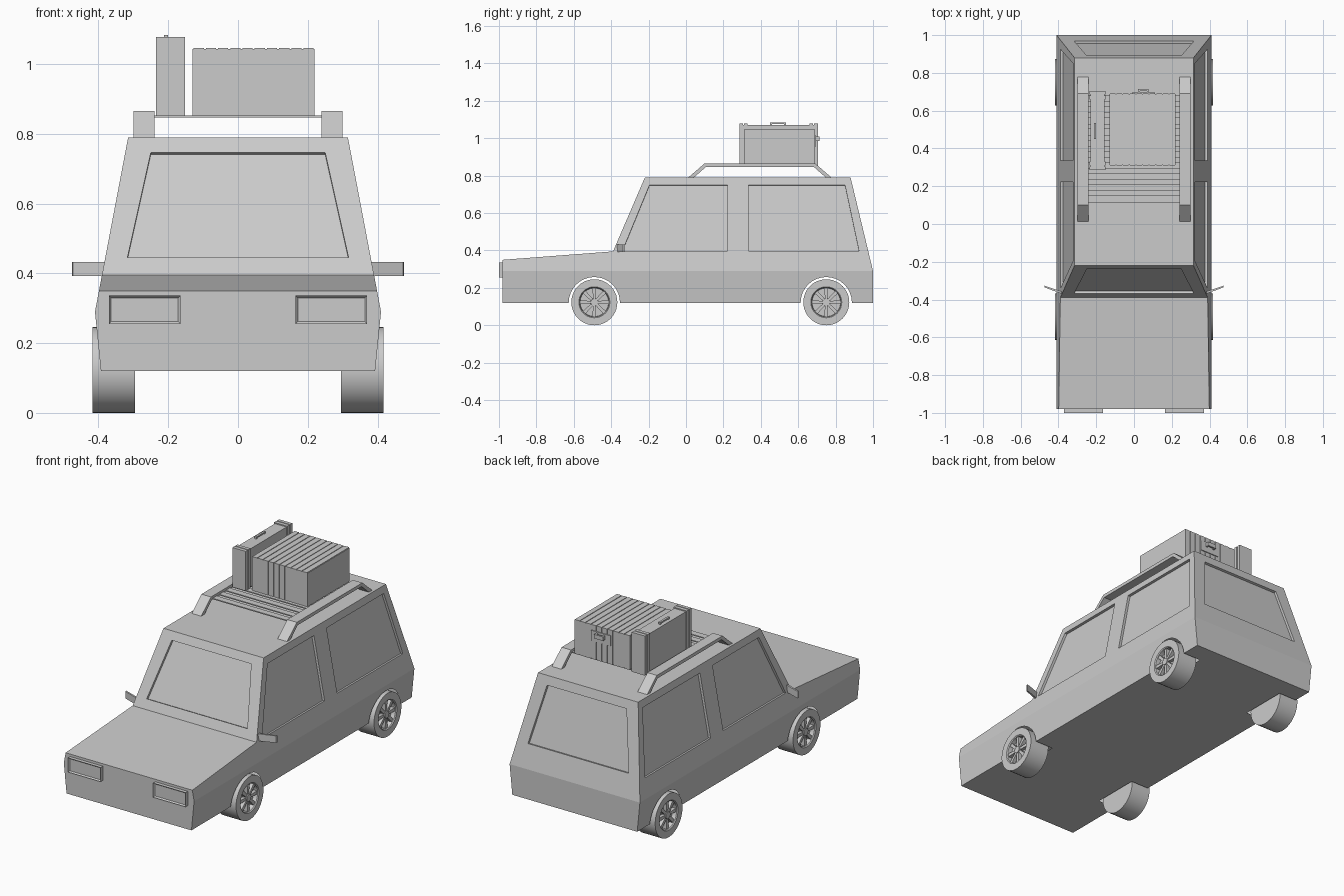
import bpy, bmesh, math
from mathutils import Vector

if "Cube" in bpy.data.objects:
    bpy.data.objects.remove(bpy.data.objects["Cube"])


def mesh(name, verts, faces):
    bm = bmesh.new()
    vs = [bm.verts.new(v) for v in verts]
    for f in faces:
        bm.faces.new([vs[i] for i in f])
    bmesh.ops.recalc_face_normals(bm, faces=bm.faces)
    me = bpy.data.meshes.new(name)
    bm.to_mesh(me)
    bm.free()
    ob = bpy.data.objects.new(name, me)
    bpy.context.collection.objects.link(ob)
    return ob


def loft(name, a, b):
    n = len(a)
    faces = [range(n), range(n, 2 * n)]
    faces += [(i, (i + 1) % n, n + (i + 1) % n, n + i) for i in range(n)]
    return mesh(name, list(a) + list(b), faces)


def box(name, x0, x1, y0, y1, z0, z1):
    ring = [(x0, y0), (x1, y0), (x1, y1), (x0, y1)]
    return loft(name, [(x, y, z0) for x, y in ring], [(x, y, z1) for x, y in ring])


def tilted_cut(points, normal):
    n = Vector(normal).normalized()
    pts = [Vector(p) for p in points]
    return loft("window_cutter", [p + n * 0.02 for p in pts], [p - n * 0.014 for p in pts])


def circle(x, y, z, r, n):
    return [(x, y + r * math.cos(2 * math.pi * i / n), z + r * math.sin(2 * math.pi * i / n))
            for i in range(n)]


def side_x(z):
    return 0.41 - (z - 0.29) * 0.19


# Body shell: lower band and upper cabin share the belt line at z = 0.29
lower = [(-0.98, 0.12), (1.0, 0.12)]
upper = [(1.0, 0.29), (0.88, 0.79), (-0.22, 0.79), (-0.39, 0.395), (-0.98, 0.35), (-0.98, 0.29)]
prof = lower + upper
verts = []
for s in (-1, 1):
    verts += [(s * (0.393 if z < 0.2 else side_x(z)), y, z) for y, z in prof]
n = len(prof)
faces = [(i, (i + 1) % n, n + (i + 1) % n, n + i) for i in range(n)]
for o in (0, n):
    faces += [[o + i for i in (0, 1, 2, 7)], [o + i for i in range(2, 8)]]
body = mesh("car_body", verts, faces)

# Recessed windows
cutters = []
side_windows = [[(-0.34, 0.397), (-0.195, 0.75), (0.222, 0.75), (0.222, 0.397)],
                [(0.335, 0.397), (0.335, 0.75), (0.85, 0.75), (0.925, 0.397)]]
for s in (-1, 1):
    for win in side_windows:
        cutters.append(tilted_cut([(s * side_x(z), y, z) for y, z in win], (s, 0, 0.19)))
front_y = lambda z: -0.39 + (z - 0.395) * 0.17 / 0.395
rear_y = lambda z: 1.0 - (z - 0.29) * 0.12 / 0.5
for fy, zb, zt, nrm in ((front_y, 0.445, 0.746, (0, -0.395, 0.17)), (rear_y, 0.42, 0.74, (0, 0.5, 0.12))):
    cutters.append(tilted_cut([(-0.317, fy(zb), zb), (0.317, fy(zb), zb),
                               (0.25, fy(zt), zt), (-0.25, fy(zt), zt)], nrm))

# Wheel arches
AXLES = (-0.49, 0.75)
for s in (-1, 1):
    for y in AXLES:
        cutters.append(loft("arch_cutter", circle(s * 0.28, y, 0.121, 0.137, 32),
                            circle(s * 0.5, y, 0.121, 0.137, 32)))
bpy.context.view_layer.objects.active = body
for c in cutters:
    m = body.modifiers.new("cut", 'BOOLEAN')
    m.operation, m.solver, m.object = 'DIFFERENCE', 'EXACT', c
    bpy.ops.object.modifier_apply(modifier=m.name)
    bpy.data.objects.remove(c)

# Open the arches into the hollow shell
bm = bmesh.new()
bm.from_mesh(body.data)
inside = [f for f in bm.faces if any(
    all(math.hypot(v.co.y - y, v.co.z - 0.121) < 0.1385 for v in f.verts) for y in AXLES)]
bmesh.ops.delete(bm, geom=inside, context='FACES')
bm.to_mesh(body.data)
bm.free()


# Wheels: revolved tyre and dished rim, hub and eight spokes
def wheel(name, s, y):
    seg, zc = 40, 0.123
    rings = [(0.295, 0.123), (0.417, 0.123), (0.417, 0.083), (0.412, 0.078), (0.388, 0.076)]
    vs = [v for x, r in rings for v in circle(s * x, y, zc, r, seg)]
    fs = [range(seg), range(4 * seg, 5 * seg)]
    for k in range(4):
        fs += [(k * seg + i, k * seg + (i + 1) % seg, (k + 1) * seg + (i + 1) % seg, (k + 1) * seg + i)
               for i in range(seg)]
    tyre = mesh(name, vs, fs)
    tyre.select_set(True)
    bpy.context.view_layer.objects.active = tyre
    bpy.ops.object.shade_smooth_by_angle(angle=math.radians(30))
    tyre.select_set(False)
    loft(name + "_hub", circle(s * 0.385, y, zc, 0.022, 16), circle(s * 0.413, y, zc, 0.02, 16))
    for k in range(8):
        a = k * math.pi / 4
        d, t = Vector((0, math.cos(a), math.sin(a))), Vector((0, -math.sin(a), math.cos(a)))
        c = Vector((0, y, zc))
        quad = [c + d * 0.015 - t * 0.007, c + d * 0.078 - t * 0.01,
                c + d * 0.078 + t * 0.01, c + d * 0.015 + t * 0.007]
        loft(name + "_spoke", [p + Vector((s * 0.386, 0, 0)) for p in quad],
             [p + Vector((s * 0.408, 0, 0)) for p in quad])


for s, side in ((-1, "left"), (1, "right")):
    for y, end in zip(AXLES, ("front", "rear")):
        wheel(f"{end}_{side}_wheel", s, y)

    # Headlight with a raised frame
    a, b = sorted((s * 0.165, s * 0.37))
    lamp = box(side + "_headlight", a, b, -1.0, -0.978, 0.255, 0.336)
    bm = bmesh.new()
    bm.from_mesh(lamp.data)
    face = min(bm.faces, key=lambda f: f.calc_center_median().y)
    bmesh.ops.inset_region(bm, faces=[face], thickness=0.009)
    for v in face.verts:
        v.co.y += 0.008
    bm.to_mesh(lamp.data)
    bm.free()

    # Door mirror
    plan = [(0.375, -0.372), (0.473, -0.336), (0.476, -0.326), (0.375, -0.36)]
    loft(side + "_mirror", [(s * x, y, 0.393) for x, y in plan], [(s * x, y, 0.433) for x, y in plan])

    # Roof rail
    rail = [(0.01, 0.788), (0.1, 0.866), (0.69, 0.866), (0.78, 0.788),
            (0.75, 0.788), (0.683, 0.847), (0.107, 0.847), (0.04, 0.788)]
    loft(side + "_roof_rail", [(s * 0.24, y, z) for y, z in rail], [(s * 0.3, y, z) for y, z in rail])

# Rack slats
for i in range(10):
    y = 0.115 + i * 0.059
    box("rack_slat", -0.245, 0.245, y, y + 0.036, 0.847, 0.853)

# Trunk with a finely ribbed wrap
box("trunk", -0.13, 0.22, 0.312, 0.688, 0.853, 1.043)
for i in range(10):
    x = -0.13 + i * 0.035
    box("trunk_rib", x + 0.003, x + 0.032, 0.31, 0.69, 0.851, 1.046)

# Trunk latch and handle
box("latch_plate", -0.01, 0.11, 0.688, 0.695, 0.955, 1.015)
for x in (0.022, 0.068):
    box("handle_post", x, x + 0.01, 0.69, 0.712, 0.985, 1.008)
box("trunk_handle", 0.022, 0.078, 0.705, 0.715, 0.985, 1.008)

# Upright suitcase with end bands and a top handle
box("suitcase", -0.23, -0.157, 0.29, 0.7, 0.856, 1.072)
for y in (0.285, 0.31, 0.66, 0.685):
    box("suitcase_band", -0.235, -0.152, y, y + 0.02, 0.853, 1.078)
box("suitcase_handle", -0.212, -0.2, 0.45, 0.535, 1.076, 1.084)
for y in (0.45, 0.525):
    box("handle_foot", -0.212, -0.2, y, y + 0.01, 1.07, 1.08)
